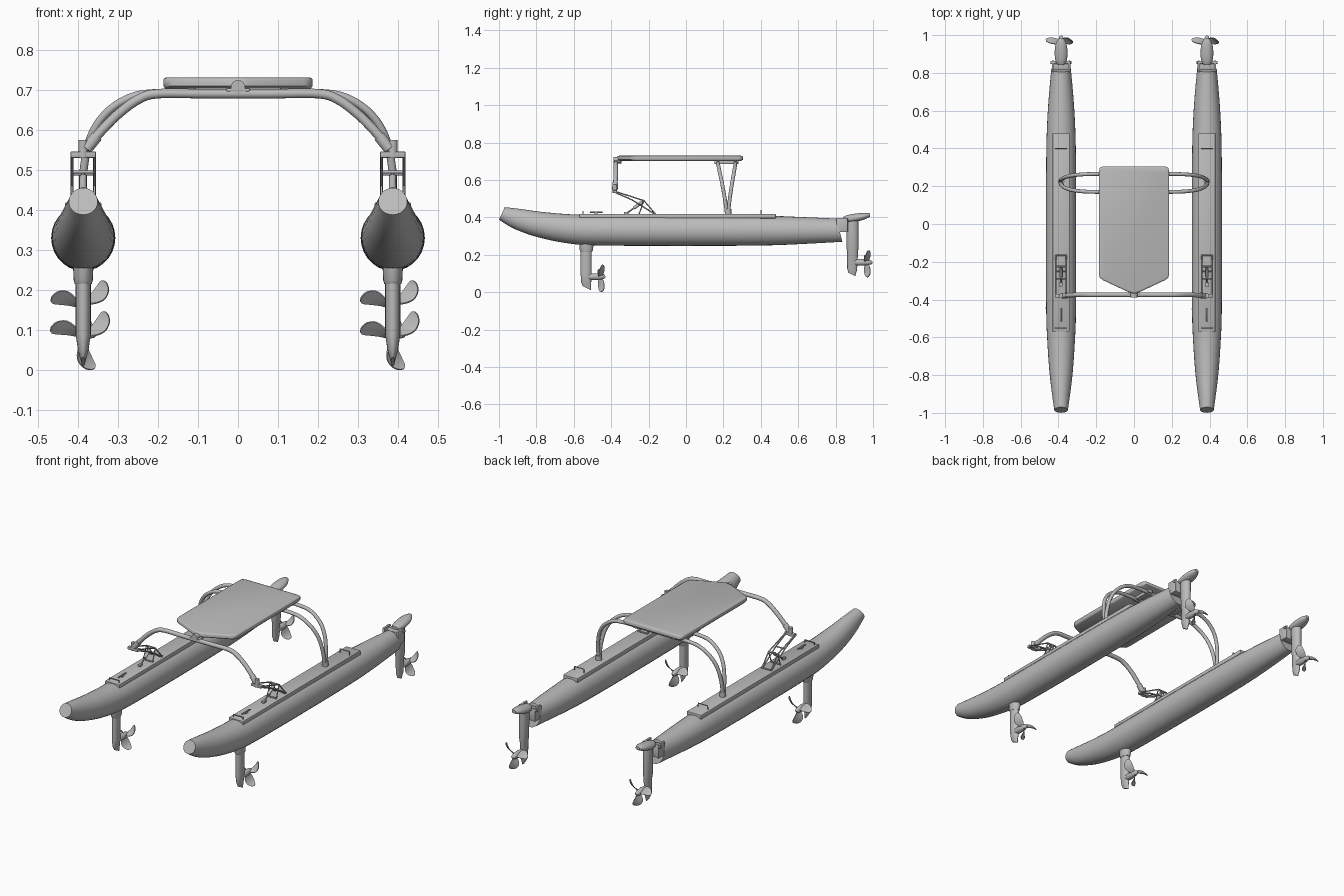
import bpy, bmesh, math
from mathutils import Vector, Matrix

if "Cube" in bpy.data.objects:
    bpy.data.objects.remove(bpy.data.objects["Cube"])

grey = bpy.data.materials.new("light grey")
grey.diffuse_color = (0.5, 0.5, 0.5, 1)
grey.use_nodes = True
grey.node_tree.nodes["Principled BSDF"].inputs["Base Color"].default_value = grey.diffuse_color
HX = 0.386


def finish(bm, name, angle=40):
    bmesh.ops.recalc_face_normals(bm, faces=bm.faces)
    me = bpy.data.meshes.new(name)
    bm.to_mesh(me)
    bm.free()
    ob = bpy.data.objects.new(name, me)
    bpy.context.collection.objects.link(ob)
    me.materials.append(grey)
    bpy.ops.object.select_all(action='DESELECT')
    ob.select_set(True)
    bpy.context.view_layer.objects.active = ob
    bpy.ops.object.shade_smooth_by_angle(angle=math.radians(angle))
    return ob


def loft(name, rings, angle=40):
    bm = bmesh.new()
    rows = [[bm.verts.new(p) for p in r] for r in rings]
    n = len(rows[0])
    for a, b in zip(rows, rows[1:]):
        for i in range(n):
            bm.faces.new((a[i], a[(i + 1) % n], b[(i + 1) % n], b[i]))
    bm.faces.new(rows[0][::-1])
    bm.faces.new(rows[-1])
    return finish(bm, name, angle)


def spline(pts, sub=6):
    """Catmull-Rom through control rows of any length."""
    out = []
    for i in range(len(pts) - 1):
        p = [pts[max(i - 1, 0)], pts[i], pts[i + 1], pts[min(i + 2, len(pts) - 1)]]
        for k in range(sub):
            t = k / sub
            out.append([0.5 * (2 * b + (c - a) * t + (2 * a - 5 * b + 4 * c - d) * t * t
                        + (3 * b - a - 3 * c + d) * t ** 3) for a, b, c, d in zip(*p)])
    return out + [list(pts[-1])]


def tube(name, pts, r, n=12, sub=6):
    pts = [Vector(p) for p in (spline(pts, sub) if sub else pts)]
    rings, u = [], None
    for i, p in enumerate(pts):
        t = (pts[min(i + 1, len(pts) - 1)] - pts[max(i - 1, 0)]).normalized()
        if u is None:
            u = t.orthogonal()
        u = (u - t * u.dot(t)).normalized()
        v = t.cross(u)
        rings.append([p + r * (math.cos(a) * u + math.sin(a) * v)
                      for a in (2 * math.pi * k / n for k in range(n))])
    return loft(name, rings, 50)


def box(name, c, size, bev=0.0):
    bm = bmesh.new()
    bmesh.ops.create_cube(bm, size=1, matrix=Matrix.Translation(c) @ Matrix.Diagonal((*size, 1)))
    if bev:
        bmesh.ops.bevel(bm, geom=bm.edges[:], offset=bev, segments=2, affect='EDGES', profile=0.5)
    return finish(bm, name, 30)


def ellipse_loft_y(name, x, rows, n=20):
    """rows: y, half width, z low, z mid, z high, shear"""
    rings = []
    for y, w, zb, zm, zt, k in rows:
        ring = []
        for i in range(n):
            a = 2 * math.pi * i / n
            s = math.sin(a)
            z = zm + s * ((zt - zm) if s > 0 else (zm - zb))
            ring.append((x + w * math.cos(a), y + k * (z - zm), z))
        rings.append(ring)
    return loft(name, rings)


def foil_loft_z(name, x, rows, n=20):
    """Vertical strut: z, y front, y back, half width, slope"""
    rings = []
    for z, y0, y1, w, k in rows:
        h = (y1 - y0) / 2
        rings.append([(x + w * math.sin(2 * math.pi * i / n),
                       (y0 + y1) / 2 - h * math.cos(2 * math.pi * i / n),
                       z + k * h * math.cos(2 * math.pi * i / n)) for i in range(n)])
    return loft(name, rings)


def propeller(name, c):
    c = Vector(c)
    bm = bmesh.new()
    for b in range(3):
        ang = math.radians(-82 + 120 * b)
        grid = []
        # radius, chord, pitch, sweep angle
        for r, ch, tw, sw in spline([(0.008, 0.016, 60, 0.0), (0.03, 0.034, 48, -0.10),
                                     (0.055, 0.046, 38, -0.05), (0.075, 0.036, 32, 0.08),
                                     (0.083, 0.012, 30, 0.16)], 3):
            col = []
            for j in range(5):
                u = (j / 4 - 0.5) * ch
                th = ang + sw + u * math.cos(math.radians(tw)) / max(r, 0.02)
                y = u * math.sin(math.radians(tw)) * 1.15 + 0.006 * (r / 0.08)
                col.append(bm.verts.new(c + Vector((r * math.cos(th), y, r * math.sin(th)))))
            grid.append(col)
        for p, q in zip(grid, grid[1:]):
            for j in range(4):
                bm.faces.new((p[j], p[j + 1], q[j + 1], q[j]))
    bmesh.ops.recalc_face_normals(bm, faces=bm.faces)
    bmesh.ops.solidify(bm, geom=bm.faces[:], thickness=0.004)
    return finish(bm, name, 45)


def pod(name, x, y, z, y0, y1, r):
    rows = [(y0 + (y1 - y0) * t, r * s, z - r * s, z, z + r * s, 0)
            for t, s in ((0, 0.1), (0.08, 0.5), (0.25, 0.9), (0.5, 1), (0.8, 0.85), (0.95, 0.55), (1, 0.15))]
    return ellipse_loft_y(name, x, rows, 16)


for side, s in (("left", -1), ("right", 1)):
    X = s * HX
    # hull: lofted float with raised, cut-off bow
    hull = [(-0.985, 0.036, 0.388, 0.42, 0.455, 0.45), (-0.90, 0.048, 0.338, 0.39, 0.445, 0.3),
            (-0.78, 0.062, 0.293, 0.36, 0.43, 0.1), (-0.62, 0.073, 0.26, 0.34, 0.417, 0),
            (-0.45, 0.079, 0.25, 0.332, 0.414, 0), (0, 0.08, 0.248, 0.33, 0.413, 0),
            (0.40, 0.078, 0.25, 0.33, 0.41, 0), (0.62, 0.069, 0.258, 0.33, 0.402, 0),
            (0.82, 0.052, 0.27, 0.332, 0.394, -0.25)]
    ellipse_loft_y(side + "_hull", X, spline(hull, 4), 28)
    # deck panel with staple handles and cleat
    box(side + "_deck", (X, -0.045, 0.407), (0.09, 1.05, 0.024), 0.003)
    for nm, y, h in (("front", -0.55, 0.432), ("rear", 0.40, 0.438)):
        tube(f"{side}_{nm}_handle", [(X - 0.03, y, 0.415), (X - 0.03, y, h),
                                     (X + 0.03, y, h), (X + 0.03, y, 0.415)], 0.003, 8, 0)
    box(side + "_cleat", (X, -0.48, 0.428), (0.008, 0.07, 0.006), 0.002)
    box(side + "_cleat_foot", (X, -0.48, 0.422), (0.01, 0.02, 0.012))

    # front drive leg, pod and propeller
    foil_loft_z(side + "_front_collar", X, [(0.215, -0.562, -0.503, 0.021, 0), (0.225, -0.568, -0.498, 0.024, 0),
                                            (0.275, -0.572, -0.492, 0.026, 0)])
    foil_loft_z(side + "_front_leg", X, [(0.022, -0.552, -0.508, 0.005, 0.5), (0.05, -0.56, -0.507, 0.013, 0.1),
                                         (0.09, -0.563, -0.505, 0.019, 0), (0.23, -0.563, -0.505, 0.019, 0)])
    pod(side + "_front_pod", X, 0, 0.083, -0.55, -0.43, 0.018)
    propeller(side + "_front_propeller", (X, -0.458, 0.083))

    # stern drive: bracket, cowl, leg, pod and propeller
    for dx in (-0.043, 0.043):
        box(side + "_bracket_plate", (X + dx, 0.835, 0.36), (0.012, 0.06, 0.075), 0.003)
    box(side + "_bracket_block", (X, 0.84, 0.355), (0.08, 0.045, 0.065), 0.005)
    tube(side + "_bracket_pin", [(X - 0.055, 0.855, 0.385), (X + 0.055, 0.855, 0.385)], 0.008, 12, 0)
    ellipse_loft_y(side + "_stern_cowl", X, spline([
        (0.843, 0.016, 0.386, 0.396, 0.404, 0), (0.865, 0.03, 0.373, 0.392, 0.413, 0),
        (0.91, 0.034, 0.377, 0.397, 0.421, 0), (0.955, 0.028, 0.39, 0.406, 0.425, 0),
        (0.983, 0.012, 0.404, 0.413, 0.422, 0)], 3), 20)
    foil_loft_z(side + "_stern_leg", X, [(0.095, 0.868, 0.905, 0.005, 0.5), (0.125, 0.862, 0.915, 0.014, 0.1),
                                         (0.22, 0.862, 0.92, 0.019, 0), (0.23, 0.859, 0.922, 0.022, 0),
                                         (0.39, 0.858, 0.922, 0.024, 0)])
    pod(side + "_stern_pod", X, 0, 0.16, 0.875, 0.998, 0.018)
    propeller(side + "_stern_propeller", (X, 0.967, 0.16))

    # sprung linkage carrying the front beam
    box(side + "_link_crosshead", (X, -0.38, 0.538), (0.064, 0.02, 0.016), 0.003)
    for dx in (-0.028, 0.028):
        tube(side + "_upper_link", [(X + dx, -0.38, 0.54), (X + dx, -0.225, 0.49), (X + dx, -0.165, 0.42)], 0.0035, 8, 0)
        tube(side + "_lower_link", [(X + dx, -0.38, 0.534), (X + dx, -0.29, 0.495), (X + dx, -0.17, 0.42)], 0.0035, 8, 0)
        tube(side + "_rear_strut", [(X + dx, -0.225, 0.49), (X + dx, -0.25, 0.42)], 0.003, 8, 0)
    for y, z in ((-0.29, 0.495), (-0.225, 0.49), (-0.165, 0.423), (-0.25, 0.423)):
        tube(side + "_link_bar", [(X - 0.03, y, z), (X + 0.03, y, z)], 0.004, 8, 0)
    tube(side + "_shock_rod", [(X, -0.225, 0.49), (X, -0.32, 0.42)], 0.004, 10, 0)
    tube(side + "_shock_body", [(X, -0.235, 0.482), (X, -0.28, 0.449)], 0.009, 12, 0)
    box(side + "_shock_foot", (X, -0.32, 0.423), (0.016, 0.024, 0.014), 0.003)

    # beam end socket
    tube(side + "_beam_socket", [(s * 0.352, -0.378, 0.584), (s * 0.378, -0.38, 0.552)], 0.015, 14, 0)
    tube(side + "_socket_post", [(X, -0.38, 0.575), (X, -0.38, 0.53)], 0.012, 14, 0)
    # foot where the rear hoops meet the deck
    tube(side + "_hoop_foot", [(X, 0.225, 0.415), (X, 0.225, 0.445)], 0.017, 16, 0)


def mirrored(half):
    return [(-x, y, z) for x, y, z in reversed(half)] + half


# front beam
tube("front_beam", mirrored([(0.08, -0.375, 0.69), (0.20, -0.375, 0.69), (0.25, -0.375, 0.675),
                             (0.30, -0.375, 0.638), (0.34, -0.377, 0.598), (0.375, -0.38, 0.558)]), 0.012, 14)
# rear hoops, spread apart at the top and joined at the feet
for nm, y in (("fore", 0.17), ("aft", 0.265)):
    f = lambda t: y + (0.222 - y) * t
    tube(nm + "_rear_hoop", mirrored([(0.08, y, 0.692), (0.20, y, 0.692), (0.27, f(0.05), 0.68),
                                      (0.33, f(0.2), 0.64), (0.368, f(0.45), 0.58),
                                      (0.385, f(0.72), 0.50), (0.387, f(0.93), 0.42)]), 0.010, 14)
for x in (-0.12, 0.12):
    box("platform_mount", (x, 0.217, 0.697), (0.03, 0.13, 0.022), 0.003)

# platform: flat slab with pointed front and rounded rear corners
outline = [(0, -0.368), (0.03, -0.36), (0.165, -0.297), (0.181, -0.284), (0.186, -0.265),
           (0.186, 0.28), (0.181, 0.297), (0.165, 0.305)]
outline += [(-x, y) for x, y in reversed(outline[1:])]
rings = [[(x * k, (y + 0.03) * k - 0.03, z) for x, y in outline]
         for k, z in ((0.975, 0.703), (1, 0.709), (1, 0.724), (0.992, 0.728), (0.97, 0.73))]
loft("platform", rings, 50)
# pivot joining platform nose and front beam
tube("nose_pivot", [(0, -0.388, 0.706), (0, -0.345, 0.706)], 0.018, 18, 0)
box("nose_pivot_base", (0, -0.368, 0.698), (0.06, 0.036, 0.012), 0.004)
